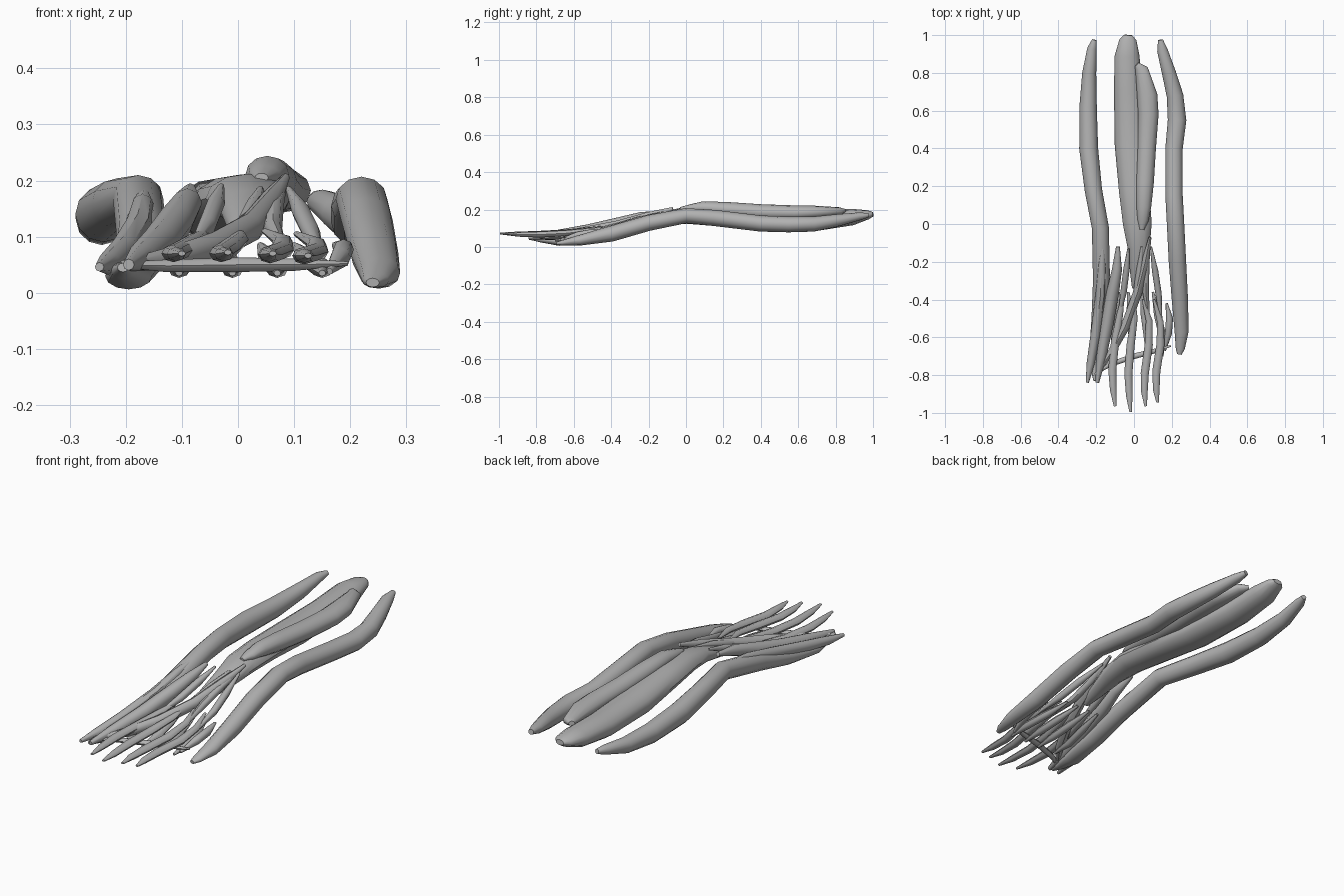
import bpy, bmesh, math
from mathutils import Vector

cube = bpy.data.objects.get("Cube")
if cube:
    bpy.data.objects.remove(cube, do_unlink=True)

grey = bpy.data.materials.new("Plain grey")
grey.use_nodes = True
grey.diffuse_color = (0.45, 0.45, 0.45, 1)
grey.node_tree.nodes["Principled BSDF"].inputs["Base Color"].default_value = (0.45, 0.45, 0.45, 1)


def strand(name, stations, sides=10):
    """Loft elliptical rings through stations of (x, y, z, half width, half height)."""
    bm = bmesh.new()
    pts = [Vector(s[:3]) for s in stations]
    rings = []
    for i, s in enumerate(stations):
        tangent = (pts[min(i + 1, len(pts) - 1)] - pts[max(i - 1, 0)]).normalized()
        side = tangent.cross(Vector((0, 0, 1))).normalized()
        up = side.cross(tangent)
        ring = []
        for k in range(sides):
            a = 2 * math.pi * k / sides
            ring.append(bm.verts.new(pts[i] + side * math.cos(a) * s[3] + up * math.sin(a) * s[4]))
        rings.append(ring)
    for r0, r1 in zip(rings, rings[1:]):
        for k in range(sides):
            j = (k + 1) % sides
            bm.faces.new((r0[k], r0[j], r1[j], r1[k]))
    bm.faces.new(rings[0])
    bm.faces.new(rings[-1])
    bmesh.ops.recalc_face_normals(bm, faces=bm.faces)
    mesh = bpy.data.meshes.new(name)
    bm.to_mesh(mesh)
    bm.free()
    mesh.materials.append(grey)
    ob = bpy.data.objects.new(name, mesh)
    bpy.context.collection.objects.link(ob)
    bpy.ops.object.select_all(action='DESELECT')
    ob.select_set(True)
    bpy.context.view_layer.objects.active = ob
    bpy.ops.object.shade_smooth_by_angle(angle=math.radians(45))


def tendon(name, path, r, h=None):
    """A slim strand that swells in the middle and tapers at both ends."""
    n = len(path) - 1
    h = h or r
    out = []
    for i, p in enumerate(path):
        f = 0.3 + 0.7 * math.sin(math.pi * i / n) ** 0.7 if 0 < i < n else 0.3
        out.append((*p, r * f, h * f))
    strand(name, out, 8)


# Large forearm muscles
strand("right_outer_muscle", [
    (-0.21, 0.975, 0.17, 0.012, 0.012), (-0.222, 0.93, 0.165, 0.025, 0.022),
    (-0.237, 0.80, 0.14, 0.037, 0.036), (-0.243, 0.62, 0.13, 0.046, 0.045),
    (-0.24, 0.40, 0.14, 0.05, 0.05), (-0.215, 0.18, 0.158, 0.046, 0.046),
    (-0.178, -0.02, 0.168, 0.045, 0.042), (-0.172, -0.30, 0.105, 0.045, 0.042),
    (-0.18, -0.50, 0.055, 0.045, 0.036), (-0.195, -0.68, 0.03, 0.042, 0.024),
    (-0.205, -0.78, 0.04, 0.022, 0.015), (-0.205, -0.83, 0.045, 0.01, 0.008)], 12)
strand("left_outer_muscle", [
    (0.14, 0.975, 0.17, 0.013, 0.012), (0.15, 0.92, 0.162, 0.028, 0.022),
    (0.185, 0.80, 0.14, 0.037, 0.034), (0.217, 0.68, 0.122, 0.044, 0.04),
    (0.228, 0.55, 0.12, 0.049, 0.042), (0.212, 0.40, 0.125, 0.046, 0.043),
    (0.212, 0.15, 0.155, 0.046, 0.043), (0.22, 0.0, 0.167, 0.046, 0.04),
    (0.23, -0.20, 0.128, 0.046, 0.042), (0.243, -0.40, 0.07, 0.043, 0.042),
    (0.252, -0.57, 0.035, 0.037, 0.028), (0.245, -0.66, 0.022, 0.024, 0.014),
    (0.24, -0.69, 0.018, 0.012, 0.008)], 12)
strand("central_muscle", [
    (-0.03, 1.0, 0.175, 0.022, 0.012), (-0.032, 0.975, 0.172, 0.045, 0.024),
    (-0.037, 0.89, 0.16, 0.066, 0.044), (-0.03, 0.70, 0.14, 0.076, 0.054),
    (-0.018, 0.42, 0.142, 0.084, 0.056), (0.0, 0.18, 0.16, 0.08, 0.05),
    (0.018, 0.0, 0.168, 0.076, 0.044), (0.025, -0.13, 0.15, 0.058, 0.036),
    (0.015, -0.26, 0.12, 0.036, 0.026), (0.005, -0.34, 0.1, 0.016, 0.012)], 12)
strand("upper_muscle", [
    (0.015, 0.845, 0.195, 0.014, 0.01), (0.04, 0.82, 0.19, 0.034, 0.022),
    (0.07, 0.68, 0.185, 0.054, 0.036), (0.076, 0.58, 0.182, 0.054, 0.04),
    (0.067, 0.40, 0.186, 0.049, 0.042), (0.058, 0.22, 0.2, 0.047, 0.04),
    (0.052, 0.09, 0.21, 0.039, 0.034), (0.047, 0.02, 0.207, 0.03, 0.02),
    (0.042, -0.03, 0.205, 0.012, 0.008)], 12)

# Thumb side tendons
tendon("thumb_outer_tendon", [(-0.167, -0.11, 0.178), (-0.17, -0.22, 0.155), (-0.178, -0.38, 0.115),
       (-0.203, -0.58, 0.075), (-0.23, -0.74, 0.052), (-0.247, -0.84, 0.046)], 0.027)
tendon("thumb_inner_tendon", [(-0.085, -0.12, 0.185), (-0.09, -0.24, 0.16), (-0.112, -0.36, 0.125),
       (-0.14, -0.52, 0.088), (-0.172, -0.70, 0.062), (-0.195, -0.84, 0.05)], 0.034)
tendon("thumb_long_tendon", [(0.085, -0.07, 0.205), (0.06, -0.20, 0.165), (0.02, -0.36, 0.115),
       (-0.045, -0.54, 0.08), (-0.12, -0.68, 0.06), (-0.205, -0.80, 0.05)], 0.025, 0.028)
tendon("cross_palm_muscle", [(-0.215, -0.80, 0.05), (-0.13, -0.745, 0.048), (0.0, -0.70, 0.05),
       (0.10, -0.675, 0.05), (0.195, -0.645, 0.052)], 0.015, 0.013)

# Finger strands
fingers = {
    "index": [(-0.055, -0.36, 0.112), (-0.075, -0.48, 0.095), (-0.10, -0.62, 0.077),
              (-0.115, -0.77, 0.07), (-0.11, -0.88, 0.069), (-0.1, -0.965, 0.07)],
    "middle": [(0.0, -0.38, 0.115), (0.002, -0.50, 0.095), (-0.018, -0.64, 0.078),
               (-0.03, -0.79, 0.07), (-0.025, -0.91, 0.069), (-0.018, -0.995, 0.072)],
    "ring": [(0.048, -0.40, 0.11), (0.08, -0.51, 0.092), (0.078, -0.64, 0.076),
             (0.057, -0.79, 0.068), (0.055, -0.89, 0.068), (0.062, -0.965, 0.07)],
    "little": [(0.105, -0.40, 0.105), (0.14, -0.52, 0.087), (0.14, -0.64, 0.073),
               (0.118, -0.78, 0.066), (0.118, -0.88, 0.066), (0.125, -0.945, 0.066)]}
for name, path in fingers.items():
    tendon(name + "_finger_strand", path, 0.022, 0.016)

# Short deep strands lying in the palm
for i, (x0, x1) in enumerate([(-0.08, -0.105), (-0.03, -0.01), (0.04, 0.07), (0.10, 0.15)]):
    tendon("palm_strand_%d" % (i + 1), [(x0, -0.36, 0.085), (x0 * 0.5 + x1 * 0.5, -0.48, 0.062),
           (x1, -0.59, 0.043), (x1, -0.70, 0.035)], 0.021, 0.018)
tendon("little_edge_strand", [(0.173, -0.42, 0.085), (0.188, -0.50, 0.077), (0.182, -0.58, 0.062),
       (0.163, -0.67, 0.038)], 0.02)

# Wrist tendons fanning from the forearm towards the hand
fan = [[(-0.03, -0.13, 0.19), (-0.04, -0.24, 0.158), (-0.055, -0.36, 0.12), (-0.08, -0.50, 0.085)],
       [(0.04, -0.12, 0.185), (0.03, -0.24, 0.155), (0.012, -0.36, 0.12), (0.0, -0.50, 0.09)],
       [(0.083, -0.08, 0.20), (0.065, -0.22, 0.155), (0.062, -0.36, 0.115), (0.08, -0.52, 0.085)],
       [(0.09, -0.12, 0.185), (0.112, -0.25, 0.145), (0.13, -0.37, 0.108), (0.145, -0.52, 0.08)]]
for i, path in enumerate(fan):
    tendon("wrist_tendon_%d" % (i + 1), path, 0.018)
